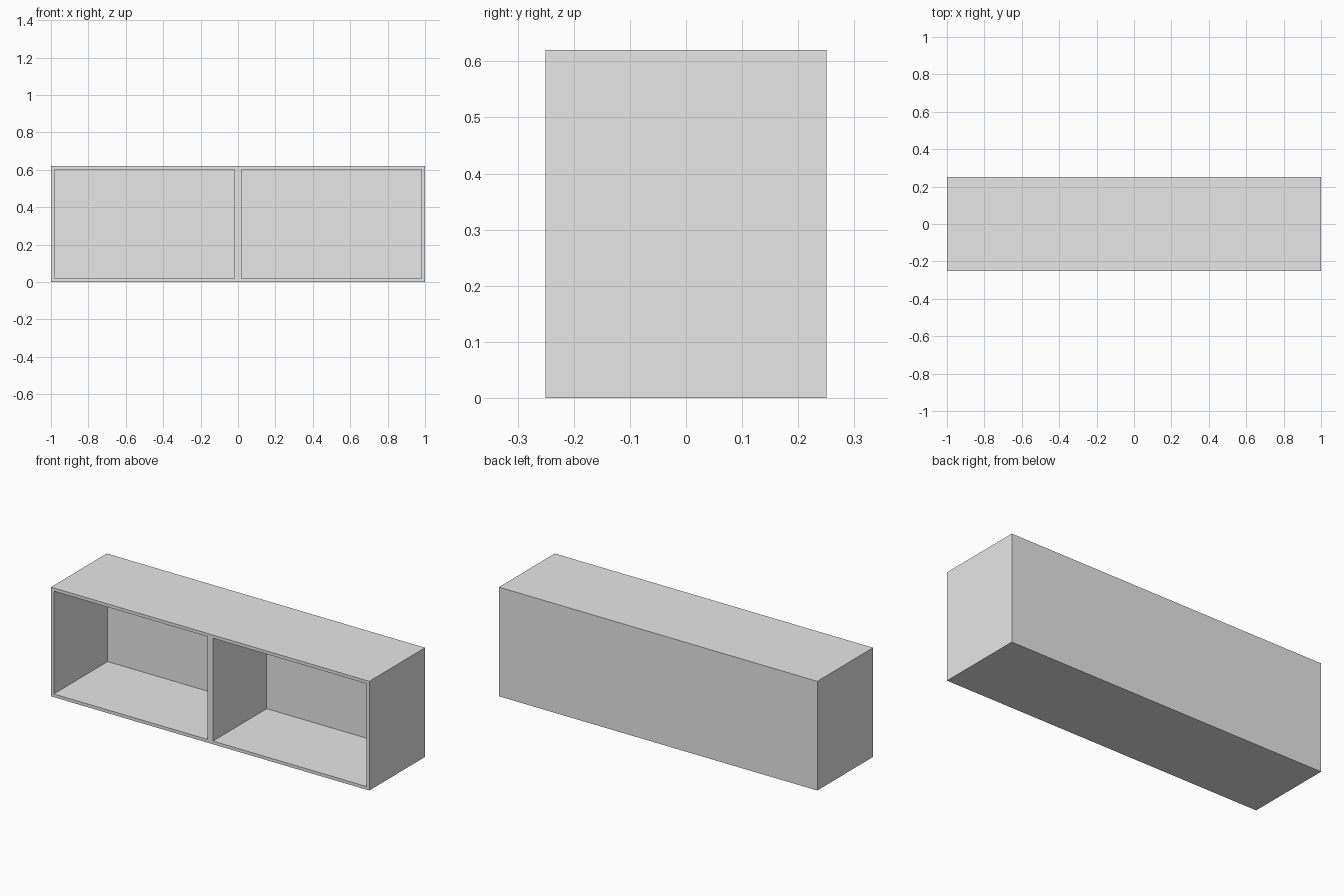
import bpy
import bmesh
from mathutils import Vector

WIDTH, DEPTH, HEIGHT = 2.0, 0.5, 0.62
PANEL = 0.018  # board thickness

default = bpy.data.objects.get("Cube")
if default:
    bpy.data.objects.remove(default, do_unlink=True)


def make_material(name, rgb):
    mat = bpy.data.materials.new(name)
    mat.use_nodes = True
    colour = (*rgb, 1.0)
    mat.diffuse_color = colour
    mat.node_tree.nodes["Principled BSDF"].inputs["Base Color"].default_value = colour
    return mat


# Solid carcass block standing on the floor
bm = bmesh.new()
bmesh.ops.create_cube(bm, size=1.0)
bmesh.ops.scale(bm, vec=(WIDTH, DEPTH, HEIGHT), verts=bm.verts)
bmesh.ops.translate(bm, vec=(0, 0, HEIGHT / 2), verts=bm.verts)
bm.normal_update()

# Split the front into two equal bays
front = min(bm.faces, key=lambda f: f.normal.y)
bmesh.ops.bisect_plane(bm, geom=[front, *front.edges, *front.verts],
                       plane_co=Vector((0, 0, 0)), plane_no=Vector((1, 0, 0)))
bm.normal_update()
bays = [f for f in bm.faces if f.normal.y < -0.9]

# Leave a rim around each bay, then push the opening back to the rear panel
bmesh.ops.inset_individual(bm, faces=bays, thickness=PANEL, use_even_offset=True)
pushed = bmesh.ops.extrude_discrete_faces(bm, faces=bays)["faces"]
bmesh.ops.translate(bm, vec=(0, DEPTH - PANEL, 0),
                    verts=[v for f in pushed for v in f.verts])
bmesh.ops.recalc_face_normals(bm, faces=bm.faces)

mesh = bpy.data.meshes.new("cabinet_carcass")
bm.to_mesh(mesh)
bm.free()
mesh.materials.append(make_material("light_grey", (0.8, 0.8, 0.8)))
cabinet = bpy.data.objects.new("cabinet_carcass", mesh)
bpy.context.collection.objects.link(cabinet)
